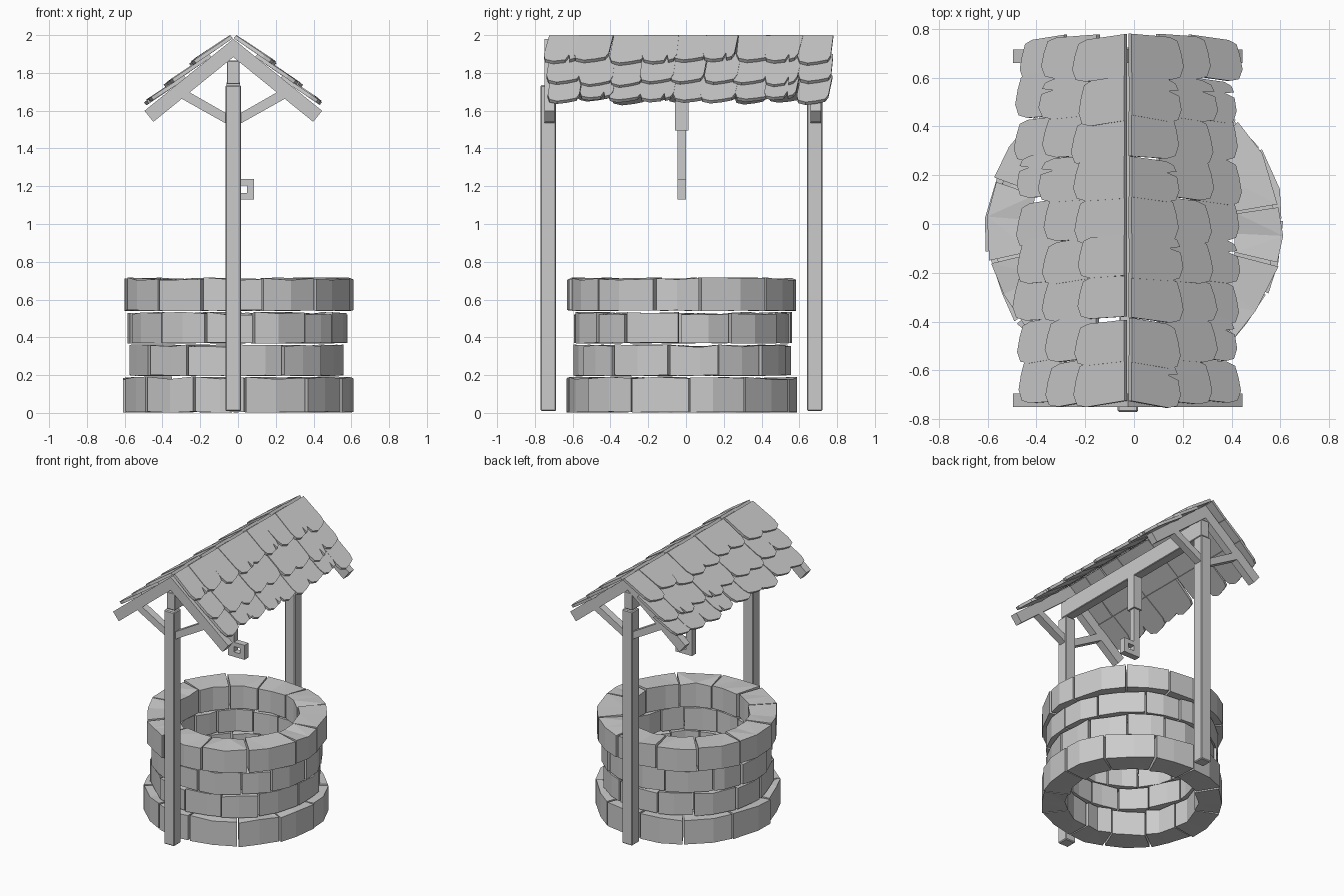
import bpy, bmesh, math, random
from mathutils import Vector, Matrix

random.seed(4)
rnd = random.uniform
if "Cube" in bpy.data.objects:
    bpy.data.objects.remove(bpy.data.objects["Cube"])

grey = bpy.data.materials.new("plain_grey")
grey.use_nodes = True
COLOUR = (0.6, 0.6, 0.6, 1)
grey.diffuse_color = COLOUR
grey.node_tree.nodes["Principled BSDF"].inputs["Base Color"].default_value = COLOUR

MID = -0.025          # x of the frame's centre line
RIDGE = 1.98          # height of the roof apex
PITCH = math.radians(39)


def finish(name, bm):
    bmesh.ops.recalc_face_normals(bm, faces=bm.faces)
    mesh = bpy.data.meshes.new(name)
    bm.to_mesh(mesh)
    bm.free()
    mesh.materials.append(grey)
    obj = bpy.data.objects.new(name, mesh)
    bpy.context.collection.objects.link(obj)
    return obj


def prism(bm, bottom, top):
    """Closed solid between two matching outlines."""
    a = [bm.verts.new(p) for p in bottom]
    b = [bm.verts.new(p) for p in top]
    bm.faces.new(a[::-1])
    bm.faces.new(b)
    for i in range(len(a)):
        j = (i + 1) % len(a)
        bm.faces.new((a[i], a[j], b[j], b[i]))


def box(name, x, y, z, bevel=0.0):
    """Box from (min, max) ranges."""
    bm = bmesh.new()
    size = [r[1] - r[0] for r in (x, y, z)]
    centre = [(r[0] + r[1]) / 2 for r in (x, y, z)]
    bmesh.ops.create_cube(bm, size=1, matrix=Matrix.Translation(centre) @ Matrix.Diagonal((*size, 1)))
    if bevel:
        bmesh.ops.bevel(bm, geom=bm.edges[:], offset=bevel, segments=1, affect='EDGES')
    return finish(name, bm)


def slab(name, outline, y):
    """Outline in x-z, extruded over a y range."""
    bm = bmesh.new()
    prism(bm, [(px, y[0], pz) for px, pz in outline], [(px, y[1], pz) for px, pz in outline])
    return finish(name, bm)


# Stone wall: four courses of uneven wedge blocks
def stone_course(name, z0, z1, inner, outer, count, turn):
    bm = bmesh.new()
    cuts = [turn + math.tau * (i + rnd(-0.14, 0.14)) / count for i in range(count)]
    cuts.append(cuts[0] + math.tau)
    for start, end in zip(cuts, cuts[1:]):
        gap = rnd(0.007, 0.014)
        angles = [start + gap, (start + end) / 2 + rnd(-0.06, 0.06), end - gap]
        r_out = [outer + rnd(-0.014, 0.006) for _ in angles]
        outline = [(r, a) for r, a in zip(r_out, angles)]
        outline += [(inner + rnd(-0.012, 0.012), a) for a in reversed(angles)]

        def ring(z, wobble):
            return [(r * math.cos(a), -0.02 + r * math.sin(a), z + rnd(-wobble, wobble))
                    for r, a in outline]
        prism(bm, ring(z0, 0.003), ring(z1, 0.008))
    bmesh.ops.triangulate(bm, faces=[f for f in bm.faces if len(f.verts) > 4])
    return finish(name, bm)


stone_course("base_stones", 0.004, 0.185, 0.44, 0.615, 12, 0.1)
stone_course("lower_stones", 0.198, 0.355, 0.43, 0.572, 13, 0.32)
stone_course("middle_stones", 0.37, 0.527, 0.43, 0.58, 13, 0.0)
stone_course("rim_stones", 0.542, 0.71, 0.42, 0.61, 12, 0.23)

# Frame: posts, ridge beam, rafters and braces at both ends
for end, y0 in (("front", -0.77), ("back", 0.64)):
    box(end + "_post", (MID - 0.042, MID + 0.042), (y0, y0 + 0.083), (0.01, 1.735), 0.006)
    ys = (y0 + 0.02, y0 + 0.075)
    for side, s in (("left", 1), ("right", -1)):
        slope = Vector((s * math.cos(PITCH), -math.sin(PITCH)))
        drop = Vector((-s * math.sin(PITCH), -math.cos(PITCH))) * 0.075
        apex = Vector((MID, RIDGE))
        low = apex + slope * 0.605
        slab(f"{end}_{side}_rafter",
             [apex, low, low + drop, apex - Vector((0, 0.075 / math.cos(PITCH)))], ys)
        slab(f"{end}_{side}_brace",
             [(MID, 1.51), (MID + s * 0.33, 1.695), (MID + s * 0.28, 1.725), (MID, 1.565)], ys)
box("ridge_beam", (MID - 0.034, MID + 0.034), (-0.75, 0.71), (1.74, 1.865), 0.004)

# Hanger with a square hook
box("hanger_top", (MID - 0.035, MID + 0.035), (-0.058, 0.012), (1.495, 1.75))
box("hanger_rod", (MID - 0.023, MID + 0.023), (-0.046, 0.0), (1.13, 1.5))
box("hook_upper_arm", (MID, 0.085), (-0.046, 0.0), (1.205, 1.237))
box("hook_side", (0.047, 0.085), (-0.046, 0.0), (1.13, 1.23))
box("hook_lower_arm", (MID, 0.085), (-0.046, 0.0), (1.13, 1.165))


# Shingles: three overlapping rows on each slope, lower edge ragged
def shingle(bm, side, s0, length, y, width, lift, sheared):
    w = width / 2
    outline = [(0, -w), (0, w), (0.72, w), (0.88, w * 0.85), (0.95, w * 0.3),
               (1, -w * 0.35), (0.93, -w * 0.85), (0.75, -w)]
    if random.random() < 0.25:      # split in the wood
        outline[4:4] = [(0.94, w * 0.55), (0.74, w * 0.45)]
    thick = 0.02

    def place(u, v, n):
        s = s0 + u * length
        n += lift + 0.022 * u
        x = s * math.cos(PITCH) + n * math.sin(PITCH)
        z = -s * math.sin(PITCH) + n * math.cos(PITCH)
        return (MID + side * max(x, 0.003), y + v - sheared * u, RIDGE + z)
    prism(bm, [place(u, v, 0) for u, v in outline], [place(u, v, thick) for u, v in outline])


ROWS = ((0.0, 0.24, 0.003), (0.15, 0.27, -0.002), (0.325, 0.235, -0.006))
for name, side in (("left_shingles", 1), ("right_shingles", -1)):
    bm = bmesh.new()
    for row, (s0, length, lift) in enumerate(ROWS):
        count = 9
        step = 1.49 / count
        for i in range(count):
            y = -0.735 + (i + 0.5) * step + (rnd(-0.012, 0.012) if 0 < i < count - 1 else 0)
            shingle(bm, side, s0, length + rnd(-0.02, 0.025), y + 0.02,
                    step + rnd(-0.002, 0.02), lift + (i % 2) * 0.004, rnd(0.01, 0.04))
    finish(name, bm)
